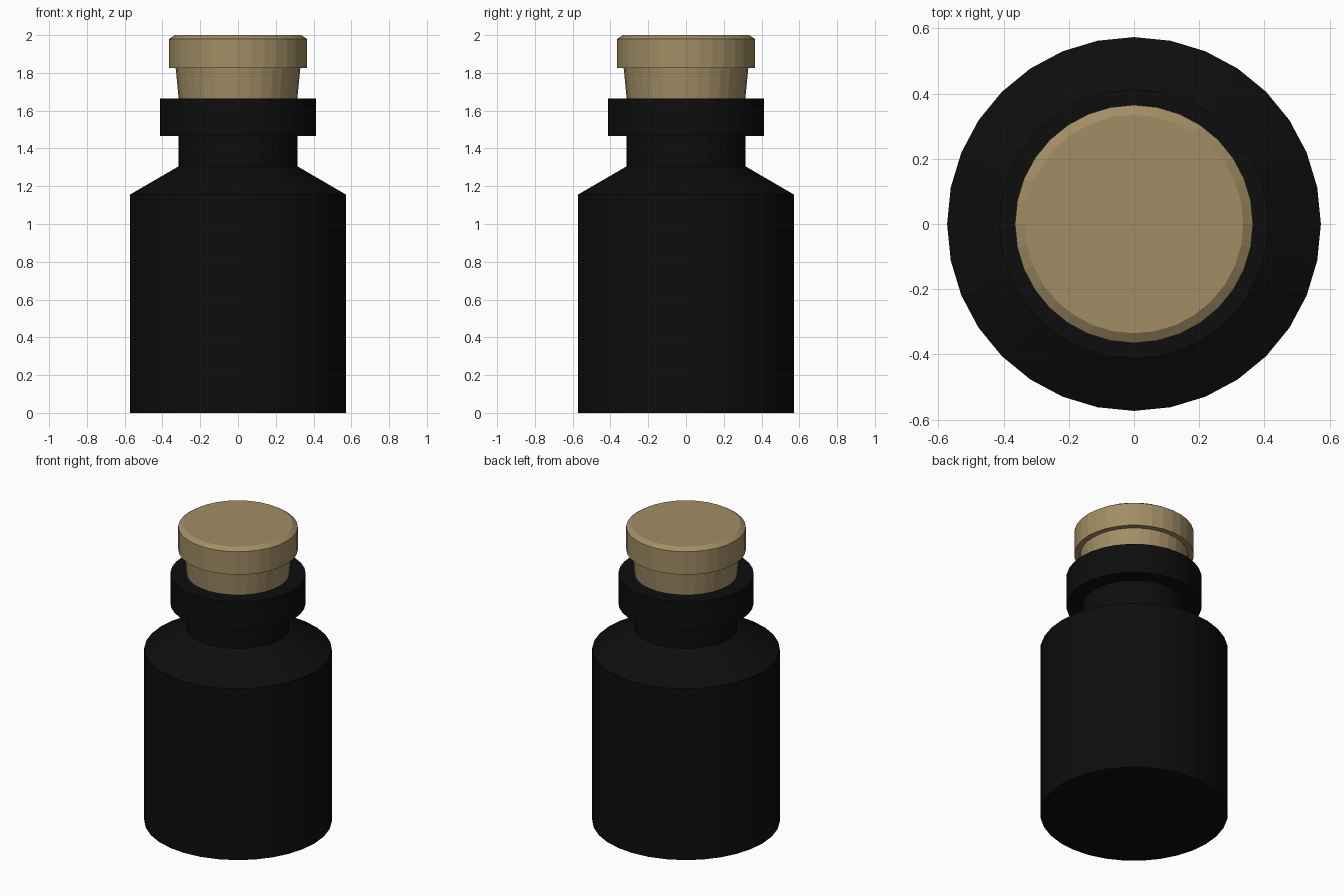
import bpy
import bmesh
from math import cos, sin, tau

SIDES = 32

cube = bpy.data.objects.get("Cube")
if cube:
    bpy.data.objects.remove(cube, do_unlink=True)


def make_material(name, color):
    mat = bpy.data.materials.new(name)
    mat.use_nodes = True
    mat.diffuse_color = color
    mat.node_tree.nodes["Principled BSDF"].inputs["Base Color"].default_value = color
    return mat


def lathe(name, profile, mat):
    """Turn a (radius, height) profile about z, closing both ends with flat caps."""
    bm = bmesh.new()
    rings = [[bm.verts.new((r * cos(tau * i / SIDES), r * sin(tau * i / SIDES), z))
              for i in range(SIDES)] for r, z in profile]
    for low, high in zip(rings, rings[1:]):
        for i in range(SIDES):
            j = (i + 1) % SIDES
            bm.faces.new((low[i], low[j], high[j], high[i]))
    bm.faces.new(rings[0][::-1])
    bm.faces.new(rings[-1])
    bmesh.ops.recalc_face_normals(bm, faces=bm.faces)
    mesh = bpy.data.meshes.new(name)
    bm.to_mesh(mesh)
    bm.free()
    mesh.materials.append(mat)
    obj = bpy.data.objects.new(name, mesh)
    bpy.context.collection.objects.link(obj)
    return obj


black = make_material("black glass", (0.004, 0.004, 0.004, 1))
tan = make_material("tan cork", (0.36, 0.27, 0.13, 1))

# Bottle: body, sloped shoulder, neck, thick lip and the socket for the stopper
lathe("bottle", [(0.573, 0), (0.573, 1.155), (0.315, 1.305), (0.315, 1.465),
                 (0.413, 1.465), (0.413, 1.665), (0.31, 1.665), (0.285, 1.4)], black)

# Stopper: tapered plug under a wider cap with a bevelled top edge
lathe("cork_stopper", [(0.29, 1.42), (0.33, 1.825), (0.365, 1.825),
                       (0.365, 1.98), (0.335, 2.0)], tan)
